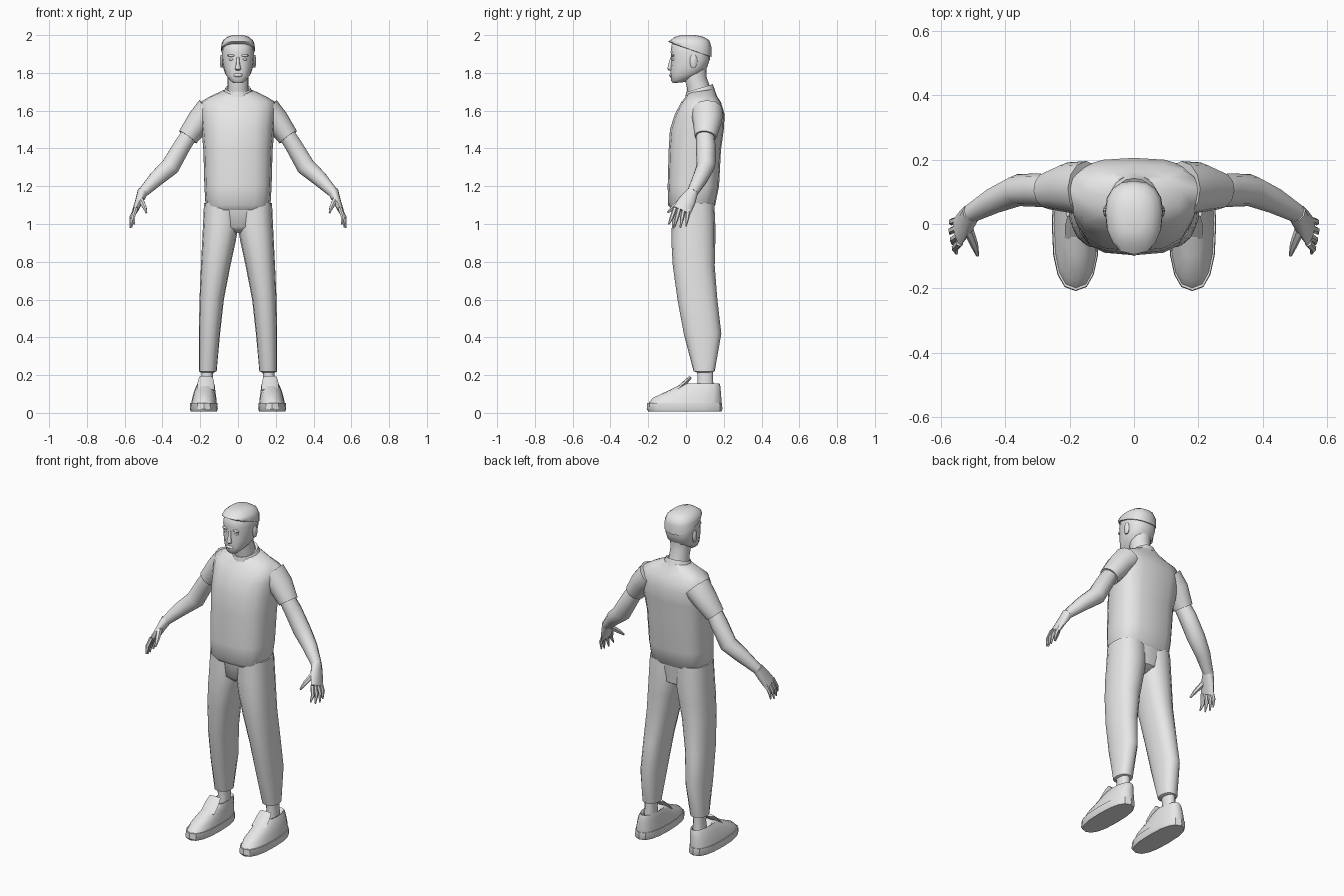
import bpy, bmesh, math
from mathutils import Vector

grey = bpy.data.materials.new("plain grey")
grey.diffuse_color = (0.8, 0.8, 0.8, 1)


def skin(name, rings, mirror=False, angle=50):
    """Join rings of points into a closed, smooth shaded surface."""
    bm = bmesh.new()
    loops = [[bm.verts.new(p) for p in ring] for ring in rings]
    n = len(loops[0])
    for a, b in zip(loops, loops[1:]):
        for i in range(n):
            j = (i + 1) % n
            bm.faces.new((a[i], a[j], b[j], b[i]))
    bm.faces.new(loops[0])
    bm.faces.new(loops[-1])
    bmesh.ops.recalc_face_normals(bm, faces=bm.faces)
    mesh = bpy.data.meshes.new(name)
    bm.to_mesh(mesh)
    bm.free()
    mesh.materials.append(grey)
    ob = bpy.data.objects.new(name, mesh)
    bpy.context.collection.objects.link(ob)
    bpy.ops.object.select_all(action='DESELECT')
    ob.select_set(True)
    bpy.context.view_layer.objects.active = ob
    bpy.ops.object.shade_smooth_by_angle(angle=math.radians(angle))
    if mirror:
        ob.modifiers.new("Mirror", 'MIRROR')
    return ob


def spow(v, p):
    return math.copysign(abs(v) ** p, v)


def level(z, x0, x1, y0, y1, mid=None, p=0.85, tilt=0, n=16):
    """Level rounded ring; mid is the y of its widest point."""
    mid = (y0 + y1) / 2 if mid is None else mid
    pts = []
    for i in range(n):
        a = 2 * math.pi * i / n
        c, s = spow(math.cos(a), p), spow(math.sin(a), p)
        y = mid + (s * (y1 - mid) if s > 0 else s * (mid - y0))
        pts.append(((x0 + x1) / 2 + c * (x1 - x0) / 2, y, z + tilt * (y - mid)))
    return pts


def tube(name, path, n=10, mirror=True):
    """Tube through (x, y, z, half width toward y, half thickness)."""
    pos = [Vector(q[:3]) for q in path]
    rings = []
    for i, q in enumerate(path):
        t = (pos[min(i + 1, len(pos) - 1)] - pos[max(i - 1, 0)]).normalized()
        u = (Vector((0, 1, 0)) - t * t.y).normalized()
        v = t.cross(u)
        rings.append([pos[i] + u * q[3] * math.cos(k * 2 * math.pi / n)
                      + v * q[4] * math.sin(k * 2 * math.pi / n) for k in range(n)])
    return skin(name, rings, mirror)


def blob(name, c, r, mirror=False, n=8):
    """Small ellipsoid."""
    rings = []
    for k in range(1, 6):
        a = math.pi * k / 6
        s, z = math.sin(a), c[2] - r[2] * math.cos(a) / math.cos(math.pi / 6)
        rings.append(level(z, c[0] - r[0] * s, c[0] + r[0] * s,
                           c[1] - r[1] * s, c[1] + r[1] * s, p=1, n=n))
    return skin(name, rings, mirror)


def sym(z, r, y0, y1, mid=None, **k):
    return level(z, -r, r, y0, y1, mid, **k)


# Shirt body, collar and sleeves
skin("shirt", [
    sym(1.075, .155, -.075, .13, .03, p=.7),
    sym(1.10, .172, -.095, .155, .04, p=.7),
    sym(1.20, .178, -.097, .175, .05, p=.7),
    sym(1.39, .183, -.092, .185, .07, p=.72),
    sym(1.50, .193, -.085, .20, .10, p=.75),
    sym(1.58, .20, -.06, .205, .11, p=.78),
    sym(1.645, .20, -.025, .185, .11, p=.8),
    sym(1.675, .15, .0, .165, .10, p=.9),
    sym(1.705, .085, .01, .15, .085, p=1, tilt=.15)])
skin("collar", [
    sym(1.68, .085, -.005, .155, .075, p=1, tilt=.3),
    sym(1.72, .067, .0, .142, .075, p=1, tilt=.3),
    sym(1.715, .055, .012, .13, .075, p=1, tilt=.3)], angle=40)
tube("sleeve", [(.15, .11, 1.60, .085, .078), (.205, .113, 1.545, .078, .067),
                (.266, .103, 1.46, .058, .056), (.262, .103, 1.466, .05, .046)], n=12)

# Bare arms
tube("arm", [(.24, .10, 1.50, .045, .045), (.295, .105, 1.415, .052, .048),
             (.358, .105, 1.305, .05, .052), (.43, .075, 1.242, .042, .043),
             (.505, .033, 1.165, .03, .028)])

# Hands
tube("palm", [(.503, .035, 1.172, .03, .03), (.522, .008, 1.125, .045, .022),
              (.545, -.022, 1.07, .05, .015)])
for k, (tip_x, tip_y, tip_z) in enumerate([(.55, -.092, .998), (.562, -.062, .982),
                                           (.57, -.03, .98), (.568, .0, .988)]):
    y = -.058 + .024 * k
    tube("finger_%d" % (k + 1), [(.54, y, 1.085, .012, .012),
                                 ((.545 + tip_x) / 2 + .008, (y + tip_y) / 2, 1.035, .011, .011),
                                 (tip_x, tip_y, tip_z, .004, .004)], n=6)
tube("thumb", [(.515, -.015, 1.13, .018, .016), (.495, -.065, 1.09, .013, .012),
               (.485, -.098, 1.06, .005, .005)], n=6)

# Trousers
skin("trouser_hips", [
    sym(.955, .03, -.03, .09), sym(.985, .12, -.065, .14),
    sym(1.11, .175, -.07, .15, p=.75)])
skin("trouser_leg", [
    level(.215, .125, .197, .055, .14),
    level(.22, .113, .207, .04, .152),
    level(.42, .095, .207, -.012, .187),
    level(.60, .075, .204, -.045, .166),
    level(.78, .04, .196, -.07, .152),
    level(.90, .014, .19, -.077, .155),
    level(1.0, -.005, .185, -.075, .155),
    level(1.11, -.005, .18, -.07, .15)], mirror=True)

# Ankles
skin("ankle", [level(.10, .13, .20, .05, .15, n=10),
               level(.18, .132, .193, .06, .145, n=10),
               level(.24, .13, .195, .055, .145, n=10)], mirror=True)

# Shoes: sole, hollow upper and tongue
skin("shoe_sole", [level(.008, .112, .25, -.20, .188, .0, p=.8),
                   level(.02, .107, .255, -.208, .193, .0, p=.8),
                   level(.052, .109, .253, -.206, .19, .0, p=.8)], mirror=True, angle=35)
skin("shoe_upper", [
    level(.05, .113, .248, -.20, .187, .0, p=.8),
    level(.08, .115, .242, -.175, .187, .02, p=.8),
    level(.115, .12, .232, -.10, .184, .05, p=.85),
    level(.14, .122, .222, -.05, .182, .06, p=.85),
    level(.155, .126, .214, -.015, .178, .07, p=.9),
    level(.15, .134, .206, .02, .166, .08, p=.9),
    level(.12, .14, .20, .04, .155, .09, p=.9)], mirror=True)
tube("shoe_tongue", [(.17, -.05, .12, .012, .045), (.17, -.005, .16, .012, .044),
                     (.17, .025, .19, .008, .036)], n=8)

# Neck and head
skin("neck", [sym(1.66, .062, .01, .14, p=1), sym(1.72, .056, .005, .13, p=1),
              sym(1.78, .056, -.01, .108, p=1), sym(1.83, .06, .0, .11, p=1)])
skin("head", [
    sym(1.748, .026, -.068, -.005, -.04, tilt=.1),
    sym(1.765, .046, -.078, .03, -.02, tilt=.15),
    sym(1.795, .068, -.083, .085, .02, tilt=.1),
    sym(1.83, .079, -.081, .112, .03),
    sym(1.87, .085, -.078, .126, .04),
    sym(1.91, .086, -.081, .128, .04),
    sym(1.95, .082, -.076, .122, .04),
    sym(1.98, .06, -.05, .10, .03)])

# Hair cap, dipping toward the nape
skin("hair", [
    sym(1.915, .080, -.074, .12, .04, tilt=-.35),
    sym(1.918, .090, -.088, .134, .04, tilt=-.35),
    sym(1.95, .088, -.094, .134, .04, tilt=-.12),
    sym(1.972, .08, -.084, .124, .03),
    sym(1.99, .058, -.06, .095, .02),
    sym(2.0, .03, -.025, .05, .01)], angle=60)

# Face
skin("nose", [sym(1.812, .009, -.09, -.07, p=1, n=8), sym(1.82, .017, -.099, -.07, p=1, n=8),
              sym(1.845, .010, -.093, -.07, p=1, n=8), sym(1.885, .007, -.082, -.07, p=1, n=8)])
blob("lips", (0, -.08, 1.788), (.026, .009, .009))
blob("eye", (.034, -.064, 1.872), (.014, .012, .007), True)
blob("brow", (.035, -.07, 1.892), (.022, .01, .006), True)
blob("ear", (.086, .04, 1.862), (.010, .02, .034), True)
